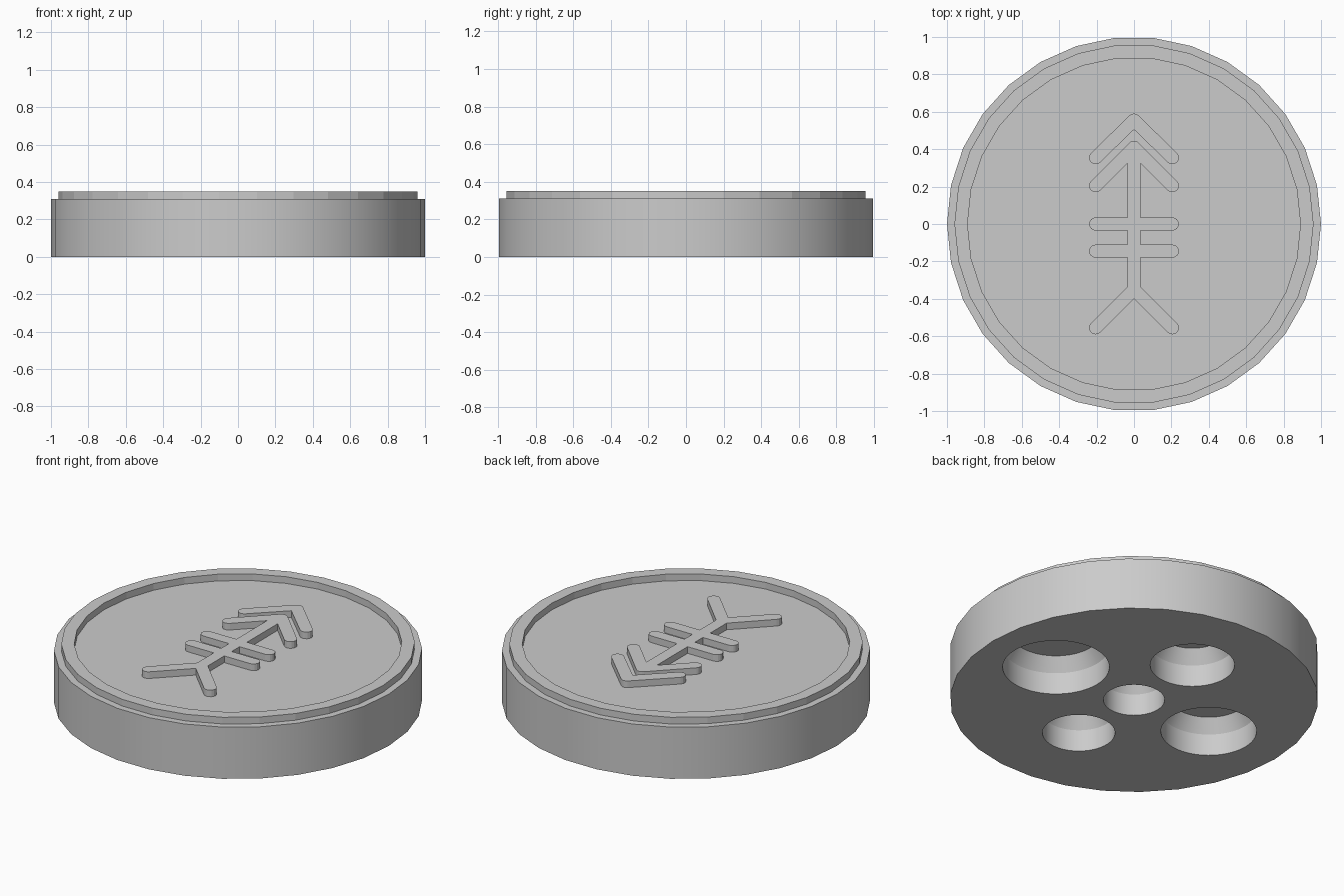
import bpy, bmesh
from math import sin, cos, radians, pi

cube = bpy.data.objects.get("Cube")
if cube:
    bpy.data.objects.remove(cube, do_unlink=True)

SIDES = 30           # coin facets
DECK, TOP = 0.31, 0.35
STROKE = 0.035       # half width of the emblem strokes

grey = bpy.data.materials.new("light_grey")
grey.use_nodes = True
grey.diffuse_color = (0.6, 0.6, 0.6, 1)
grey.node_tree.nodes["Principled BSDF"].inputs["Base Color"].default_value = (0.6, 0.6, 0.6, 1)


def finish(bm, name):
    bmesh.ops.recalc_face_normals(bm, faces=bm.faces)
    mesh = bpy.data.meshes.new(name)
    bm.to_mesh(mesh)
    bm.free()
    mesh.materials.append(grey)
    obj = bpy.data.objects.new(name, mesh)
    bpy.context.collection.objects.link(obj)
    return obj


def lathe(bm, profile, sides, x=0, y=0, closed=False):
    """Spin (radius, z) points round a vertical axis; cap the ends unless closed."""
    rings = [[bm.verts.new((x + r * cos(2 * pi * i / sides), y + r * sin(2 * pi * i / sides), z))
              for i in range(sides)] for r, z in profile]
    pairs = list(zip(rings, rings[1:]))
    if closed:
        pairs.append((rings[-1], rings[0]))
    else:
        bm.faces.new(rings[0])
        bm.faces.new(rings[-1])
    for low, high in pairs:
        for i in range(sides):
            j = (i + 1) % sides
            bm.faces.new((low[i], low[j], high[j], high[i]))


def arc(x, y, start, end, steps=8):
    return [(x + STROKE * cos(radians(start + (end - start) * i / steps)),
             y + STROKE * sin(radians(start + (end - start) * i / steps))) for i in range(steps + 1)]


def emblem(name, half):
    """Mirror a right-hand outline across x = 0 and raise it from the deck."""
    outline = half + [(-x, y) for x, y in reversed(half) if x > 0.001]
    bm = bmesh.new()
    face = bm.faces.new([bm.verts.new((x, y, DECK)) for x, y in outline])
    raised = bmesh.ops.extrude_face_region(bm, geom=[face])["geom"]
    bmesh.ops.translate(bm, vec=(0, 0, TOP - DECK),
                        verts=[v for v in raised if isinstance(v, bmesh.types.BMVert)])
    return finish(bm, name)


# Coin body
bm = bmesh.new()
lathe(bm, [(1, 0), (1, DECK)], SIDES)
body = finish(bm, "coin_body")

# Five tapered pockets in the underside
bm = bmesh.new()
for x, y, r in [(0, 0, 0.166), (0.553, 0, 0.29), (-0.53, 0, 0.26), (0, 0.493, 0.229), (0, -0.467, 0.197)]:
    lathe(bm, [(r, -0.1), (r, 0.13), (r - 0.05, 0.21)], 64, x, y)
cutter = finish(bm, "pocket_cutter")
cutter.hide_render = True
cut = body.modifiers.new("pockets", "BOOLEAN")
cut.operation = "DIFFERENCE"
cut.solver = "EXACT"
cut.object = cutter
bpy.ops.object.select_all(action="DESELECT")
bpy.context.view_layer.objects.active = body
body.select_set(True)
bpy.ops.object.modifier_apply(modifier=cut.name)
bpy.data.objects.remove(cutter, do_unlink=True)
bpy.ops.object.shade_smooth_by_angle(angle=radians(25))

# Raised rim
bm = bmesh.new()
lathe(bm, [(0.96, DECK), (0.96, TOP), (0.89, TOP), (0.89, DECK)], SIDES, closed=True)
finish(bm, "raised_rim")

# Upper chevron of the emblem
emblem("emblem_chevron", arc(0, 0.555, 90, 45, 3) + arc(0.205, 0.355, 45, -135) + [(0, 0.505)])

# Arrow with two crossbars and a forked tail
s = STROKE
arrow = arc(0, 0.41, 90, 45, 3) + arc(0.205, 0.205, 45, -135) + [(s, 0.325)]
for bar_y in (0, -0.145):
    arrow += [(s, bar_y + s)] + arc(0.205, bar_y, 90, -90) + [(s, bar_y - s)]
arrow += [(s, -0.335)] + arc(0.205, -0.555, 45, -135) + [(0, -0.4)]
emblem("emblem_arrow", arrow)
